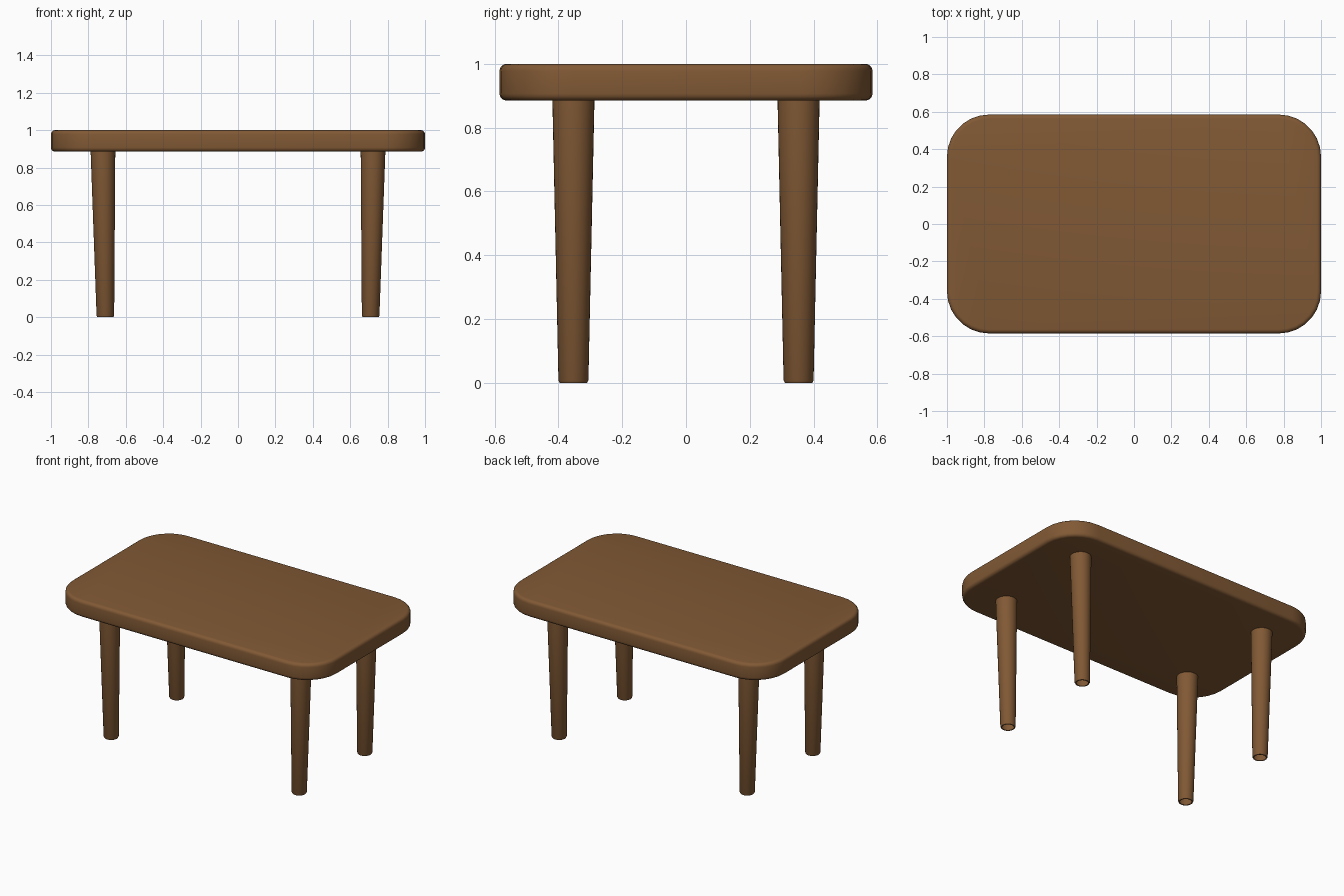
import bpy, bmesh, math

if "Cube" in bpy.data.objects:
    bpy.data.objects.remove(bpy.data.objects["Cube"])

wood = bpy.data.materials.new("wood")
wood.diffuse_color = (0.22, 0.10, 0.035, 1)
wood.use_nodes = True
wood.node_tree.nodes["Principled BSDF"].inputs["Base Color"].default_value = wood.diffuse_color


def loft(name, rings, cap_start, cap_end):
    """Skin a list of equal-length point rings into one smooth object."""
    bm = bmesh.new()
    loops = [[bm.verts.new(p) for p in ring] for ring in rings]
    n = len(loops[0])
    for a, b in zip(loops, loops[1:]):
        for i in range(n):
            j = (i + 1) % n
            bm.faces.new((a[i], a[j], b[j], b[i]))
    if cap_start:
        bm.faces.new(loops[0][::-1])
    if cap_end:
        bm.faces.new(loops[-1])
    mesh = bpy.data.meshes.new(name)
    bm.to_mesh(mesh)
    bm.free()
    obj = bpy.data.objects.new(name, mesh)
    bpy.context.collection.objects.link(obj)
    mesh.materials.append(wood)
    bpy.ops.object.select_all(action='DESELECT')
    bpy.context.view_layer.objects.active = obj
    obj.select_set(True)
    bpy.ops.object.shade_smooth_by_angle(angle=math.radians(35))
    return obj


def rounded_rect(hx, hy, r, z, inset, seg=7):
    pts = []
    for k, (sx, sy) in enumerate([(1, 1), (-1, 1), (-1, -1), (1, -1)]):
        for s in range(seg + 1):
            a = math.pi / 2 * (k + s / seg)
            pts.append((sx * (hx - r) + (r - inset) * math.cos(a),
                        sy * (hy - r) + (r - inset) * math.sin(a), z))
    return pts


def circle(cx, cy, r, z, n=32):
    return [(cx + r * math.cos(2 * math.pi * i / n),
             cy + r * math.sin(2 * math.pi * i / n), z) for i in range(n)]


# Tabletop: rounded slab with softened upper and lower edges
z0, z1, edge, steps = 0.885, 1.0, 0.022, 4
lower, upper = [], []
for s in range(steps + 1):
    a = math.pi / 2 * s / steps
    inset, dz = edge * (1 - math.sin(a)), edge * (1 - math.cos(a))
    lower.append(rounded_rect(1.0, 0.585, 0.225, z0 + dz, inset))
    upper.append(rounded_rect(1.0, 0.585, 0.225, z1 - dz, inset))
loft("tabletop", lower + upper[::-1], True, True)

# Legs: tapered, leaning slightly outward, with a chamfered open foot
profile = [(0.0, 0.036), (0.0, 0.043), (0.008, 0.047), (0.888, 0.066)]
for sx, side in ((-1, "left"), (1, "right")):
    for sy, end in ((-1, "front"), (1, "back")):
        rings = [circle(sx * (0.709 + 0.013 * z / 0.885), sy * 0.353, r, z)
                 for z, r in profile]
        loft(f"{end}_{side}_leg", rings, False, True)
